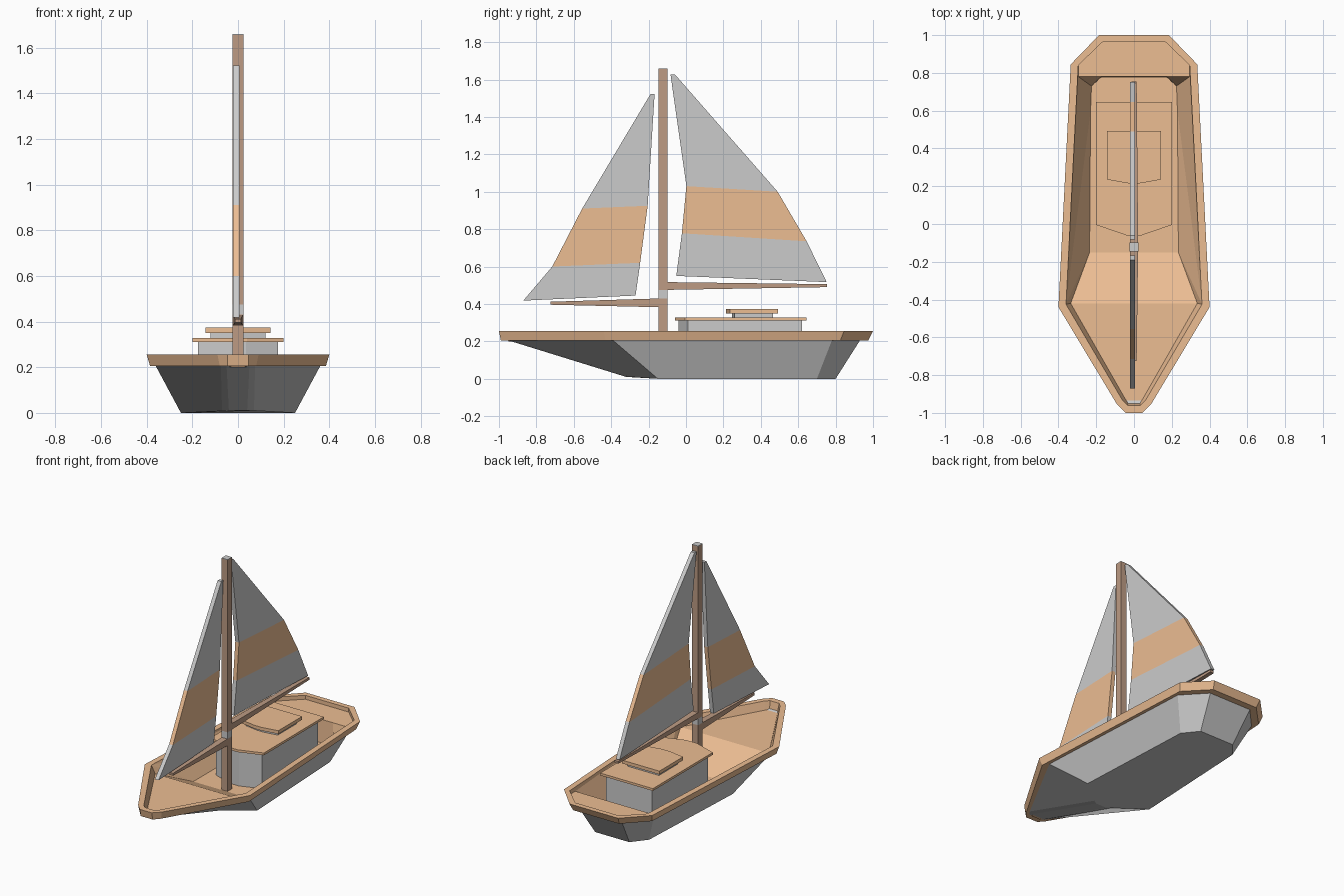
import bpy, bmesh

if "Cube" in bpy.data.objects:
    bpy.data.objects.remove(bpy.data.objects["Cube"])


def material(name, rgb):
    m = bpy.data.materials.new(name)
    m.diffuse_color = (*rgb, 1)
    m.use_nodes = True
    m.node_tree.nodes["Principled BSDF"].inputs["Base Color"].default_value = m.diffuse_color
    return m


wood = material("wood", (0.84, 0.51, 0.29))
dark_wood = material("dark_wood", (0.51, 0.33, 0.23))
cloth = material("cloth", (0.8, 0.8, 0.8))


def make(name, verts, faces, mat=None, mirror=False):
    me = bpy.data.meshes.new(name)
    me.from_pydata(verts, [], faces)
    ob = bpy.data.objects.new(name, me)
    bpy.context.collection.objects.link(ob)
    if mat:
        me.materials.append(mat)
    if mirror:
        ob.modifiers.new("mirror", "MIRROR")
    else:
        bm = bmesh.new()
        bm.from_mesh(me)
        bmesh.ops.recalc_face_normals(bm, faces=bm.faces)
        bm.to_mesh(me)
        bm.free()
    return ob


def ring(half, z):
    """Mirror a half outline (bow to stern) into a closed loop."""
    return [(x, y, z) for x, y in half] + [(-x, y, z) for x, y in reversed(half)]


def loft(name, loops, mat=None, caps=True, closed=False):
    n = len(loops[0])
    k = len(loops)
    faces = []
    for a in range(k if closed else k - 1):
        b = (a + 1) % k
        for i in range(n):
            j = (i + 1) % n
            faces.append((a * n + i, a * n + j, b * n + j, b * n + i))
    if caps:
        faces += [tuple(range(n)), tuple(range((k - 1) * n, k * n))]
    return make(name, [v for l in loops for v in l], faces, mat)


def box(name, x, y0, y1, z0, z1, mat=None):
    half = [(x, y0), (x, y1)]
    return loft(name, [ring(half, z0), ring(half, z1)], mat)


# Hull
keel = ring([(.04, -.32), (.07, -.30), (.25, -.15), (.21, .70), (.13, .80)], 0)
keel = [(x, y, .01 if y < -.2 else 0) for x, y, z in keel]
hull_top = [(.05, -.95), (.075, -.92), (.36, -.39), (.30, .78), (.16, .93)]
loft("hull", [keel, ring(hull_top, .205)]).data.polygons
hull = bpy.data.objects["hull"]
bm = bmesh.new()
bm.from_mesh(hull.data)
bm.faces.ensure_lookup_table()
bmesh.ops.delete(bm, geom=[f for f in bm.faces if f.calc_center_median().z > .2],
                 context='FACES_ONLY')      # open top, covered by the deck
bm.to_mesh(hull.data)
bm.free()

# Rail around the hull
inner = [(.035, -.96), (.06, -.935), (.36, -.425), (.295, .84), (.165, .965)]
loft("rail", [
    ring(hull_top, .205),
    ring([(.045, -.99), (.08, -.95), (.385, -.43), (.32, .825), (.175, .975)], .205),
    ring([(.045, -1), (.09, -.955), (.40, -.44), (.335, .845), (.185, 1)], .255),
    ring(inner, .255)], wood, caps=False)

# Sunken deck: foredeck, ramp, floor, stern deck and inner walls (half, mirrored)
zf, zb, zs = .20, .07, .228
deck = [(x, y, .255) for x, y in inner] + [(0, -.96, .255), (0, .965, .255)]   # 0-6
deck += [(.03, -.95, zf), (.05, -.92, zf), (.335, -.42, zf),
         (0, -.42, zf), (0, -.95, zf)]                                         # 7-11
deck += [(0, -.15, zb), (.235, -.15, zb), (.23, .60, zb),
         (.225, .73, zb), (.175, .775, zb), (0, .775, zb)]                     # 12-17
deck += [(.295, .78, zs), (.295, .84, zs), (.165, .965, zs),
         (0, .965, zs), (0, .78, zs), (.175, .78, zs)]                         # 18-23
make("deck", deck, [
    (11, 7, 8, 9, 10), (10, 9, 13, 12), (12, 13, 14, 15, 16, 17),
    (22, 23, 18, 19, 20, 21), (5, 11, 7, 0), (0, 7, 8, 1), (1, 8, 9, 2),
    (2, 9, 13), (2, 13, 14), (2, 14, 15, 18), (2, 18, 19, 3),
    (3, 19, 20, 4), (4, 20, 21, 6), (15, 18, 23, 16), (16, 23, 22, 17)],
    wood, mirror=True)


# Cabin, roof and hatch: slabs with a slightly bowed front
def slab(name, x, y_nose, y_front, y_back, z0, z1, mat=None):
    half = [(.2 * x, y_nose), (x, y_front), (x, y_back)]
    loft(name, [ring(half, z0), ring(half, z1)], mat)


slab("cabin", .175, -.04, .01, .62, .07, .311)
slab("cabin_roof", .20, -.06, -.005, .645, .311, .327, wood)
slab("hatch_base", .12, .245, .26, .465, .327, .35)
slab("hatch_lid", .142, .215, .235, .492, .35, .373, wood)

# Mast with a light collar and top
box("mast_lower", .023, -.146, -.099, .07, .43, dark_wood)
box("mast_collar", .023, -.146, -.099, .43, .475, cloth)
box("mast_upper", .023, -.146, -.099, .475, 1.656, dark_wood)
box("mast_cap", .023, -.146, -.099, 1.656, 1.66, cloth)


# Tapered booms
def boom(name, y0, y1, z0, z1, z2, z3):
    def end(w, y, a, b):
        return [(-w, y, a), (w, y, a), (w, y, b), (-w, y, b)]
    loft(name, [end(.022, y0, z0, z1), end(.014, y1, z2, z3)], dark_wood)


boom("fore_boom", -.12, -.725, .382, .43, .396, .412)
boom("main_boom", -.12, .755, .475, .517, .490, .506)


# Sails: three bands from foot to head, the middle one coloured
def sail(name, luff, leech):
    rows = list(zip(luff, leech))
    verts = [(x, y, z) for r in rows
             for x in (-.022, .006) for y, z in r]
    faces = [(0, 1, 3, 2), (12, 13, 15, 14)]
    for k in range(3):
        a, b = 4 * k, 4 * k + 4
        for i, j in ((0, 1), (1, 3), (3, 2), (2, 0)):
            faces.append((a + i, a + j, b + j, b + i))
    ob = make(name, verts, faces, cloth)
    ob.data.materials.append(wood)
    for p in list(ob.data.polygons)[6:10]:
        p.material_index = 1


sail("fore_sail",
     [(-.27, .445), (-.245, .62), (-.205, .925), (-.168, 1.522)],
     [(-.87, .418), (-.715, .60), (-.555, .91), (-.19, 1.522)])
sail("main_sail",
     [(-.052, .55), (-.022, .778), (.002, 1.03), (-.083, 1.628)],
     [(.752, .517), (.645, .735), (.49, 1.0), (-.06, 1.628)])
